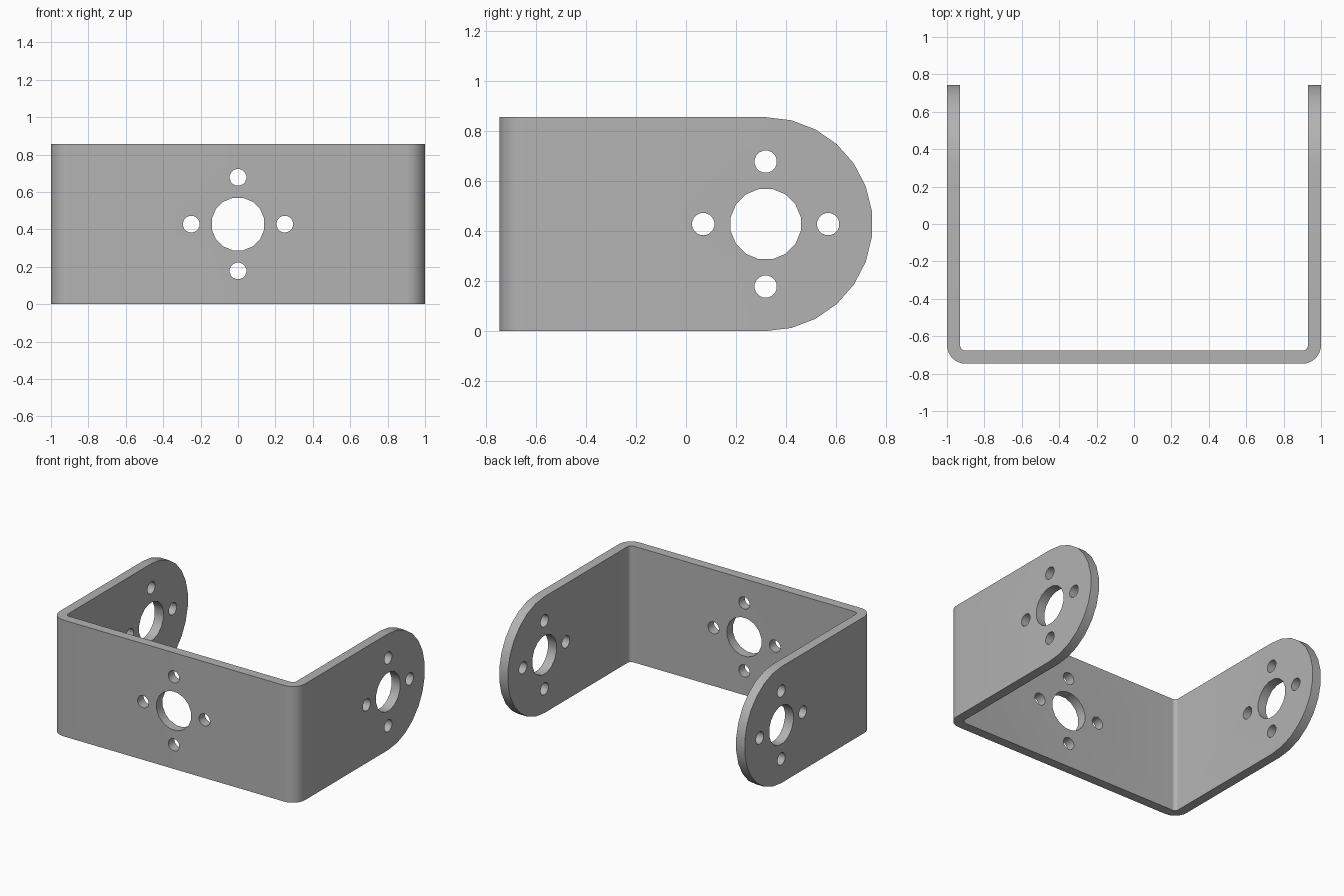
import bpy
import bmesh
from math import pi, sin, cos, radians
from mathutils import Matrix, Vector

if "Cube" in bpy.data.objects:
    bpy.data.objects.remove(bpy.data.objects["Cube"])

HEIGHT = 0.856
MID = HEIGHT / 2
BACK = 0.747          # half depth
WALL = 0.07
EAR_Y = BACK - MID    # centre of the rounded ears

metal = bpy.data.materials.new("grey metal")
metal.use_nodes = True
GREY = (0.45, 0.45, 0.45, 1)
metal.diffuse_color = GREY
metal.node_tree.nodes["Principled BSDF"].inputs["Base Color"].default_value = GREY


def prism(name, points, direction):
    """Extrude a closed outline along a direction."""
    bm = bmesh.new()
    face = bm.faces.new([bm.verts.new(p) for p in points])
    out = bmesh.ops.extrude_face_region(bm, geom=[face])
    verts = [v for v in out["geom"] if isinstance(v, bmesh.types.BMVert)]
    bmesh.ops.translate(bm, verts=verts, vec=Vector(direction))
    bmesh.ops.recalc_face_normals(bm, faces=bm.faces)
    mesh = bpy.data.meshes.new(name)
    bm.to_mesh(mesh)
    bm.free()
    mesh.materials.append(metal)
    obj = bpy.data.objects.new(name, mesh)
    bpy.context.collection.objects.link(obj)
    return obj


def arc(cx, cy, r, start, end, steps):
    return [(cx + r * cos(start + (end - start) * i / steps),
             cy + r * sin(start + (end - start) * i / steps))
            for i in range(steps + 1)]


def hole_pattern(name, centre, axis):
    """One large bore with four screw holes around it."""
    bm = bmesh.new()
    turn = Matrix.Rotation(pi / 2, 4, axis)
    spots = [(0, 0, 0.143, 16)]
    spots += [(0.25 * cos(k * pi / 2), 0.25 * sin(k * pi / 2), 0.045, 16) for k in range(4)]
    for u, v, r, sides in spots:
        bmesh.ops.create_cone(
            bm, cap_ends=True, segments=sides, radius1=r, radius2=r, depth=0.4,
            matrix=Matrix.Translation(centre) @ turn @ Matrix.Translation((u, v, 0))
            @ Matrix.Rotation(pi / sides, 4, 'Z'))
    mesh = bpy.data.meshes.new(name)
    bm.to_mesh(mesh)
    bm.free()
    mesh.materials.append(metal)
    obj = bpy.data.objects.new(name, mesh)
    bpy.context.collection.objects.link(obj)
    return obj


# Bent strip: right half of the U outline, then mirrored
outer = arc(0.9, -BACK + 0.1, 0.1, -pi / 2, 0, 8) + [(1, BACK)]
inner = [(1 - WALL, BACK)] + arc(0.9, -BACK + 0.1, 0.03, 0, -pi / 2, 8)
left_side = [(-x, y) for x, y in reversed(outer)]
left_inner = [(-x, y) for x, y in reversed(inner)]
outline = outer + inner + left_inner + left_side
bracket = prism("u_bracket", [(x, y, 0) for x, y in outline], (0, 0, HEIGHT))

# Side silhouette that rounds the ends of both ears
side = [(-1, HEIGHT + 0.1), (-1, -0.1), (EAR_Y, -0.1)]
side += arc(EAR_Y, MID, MID, -pi / 2, pi / 2, 13) + [(EAR_Y, HEIGHT + 0.1)]
ear_shape = prism("ear_rounding_cutter", [(-1.2, y, z) for y, z in side], (2.4, 0, 0))

cutters = [(ear_shape, 'INTERSECT')]
for name, centre, axis in (
        ("front_hole_cutter", (0, -BACK, MID), 'X'),
        ("left_hole_cutter", (1, EAR_Y, MID), 'Y'),
        ("right_hole_cutter", (-1, EAR_Y, MID), 'Y')):
    cutters.append((hole_pattern(name, centre, axis), 'DIFFERENCE'))

bpy.context.view_layer.objects.active = bracket
bracket.select_set(True)
for cutter, operation in cutters:
    mod = bracket.modifiers.new(cutter.name, 'BOOLEAN')
    mod.object = cutter
    mod.operation = operation
    mod.solver = 'EXACT'
    bpy.ops.object.modifier_apply(modifier=mod.name)
    bpy.data.objects.remove(cutter)

bpy.ops.object.select_all(action='DESELECT')
bracket.select_set(True)
bpy.ops.object.shade_smooth_by_angle(angle=radians(30))
